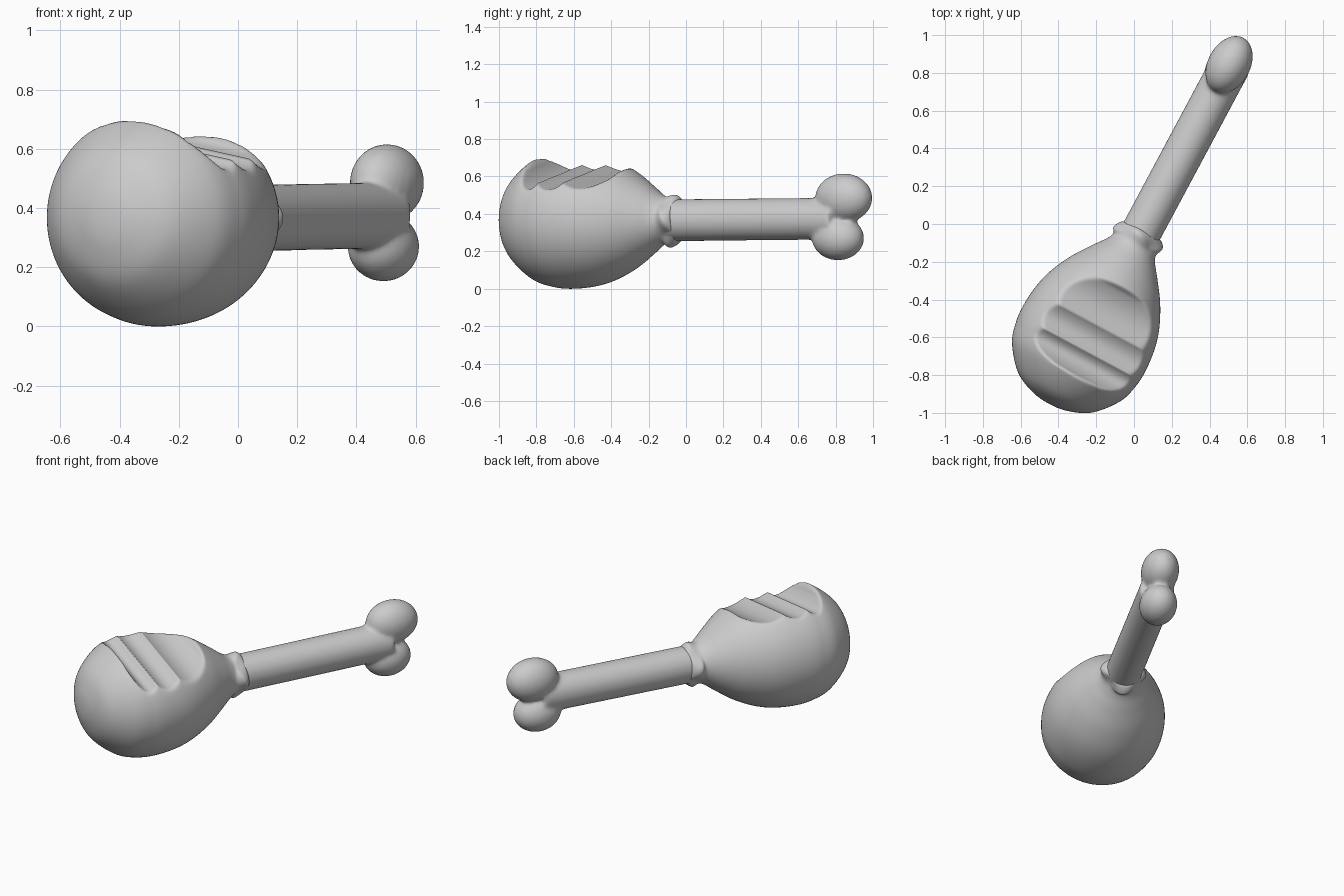
import bpy, bmesh, math
from mathutils import Vector, Matrix

if "Cube" in bpy.data.objects:
    bpy.data.objects.remove(bpy.data.objects["Cube"])

# Local frame: y runs along the drumstick, z is up, origin in the meat centre
PLACE = Matrix.Translation((-0.26, -0.6, 0.367)) @ Matrix.Rotation(math.radians(-28.15), 4, 'Z')


def finish(bm, name):
    bmesh.ops.recalc_face_normals(bm, faces=bm.faces)
    for f in bm.faces:
        f.smooth = True
    me = bpy.data.meshes.new(name)
    bm.to_mesh(me)
    bm.free()
    ob = bpy.data.objects.new(name, me)
    bpy.context.collection.objects.link(ob)
    ob.matrix_world = PLACE
    return ob


def spline(pts, steps):
    out = []
    for i in range(1, len(pts) - 2):
        p0, p1, p2, p3 = (Vector(p) for p in pts[i - 1:i + 3])
        for k in range(steps):
            t = k / steps
            out.append(0.5 * (2 * p1 + (p2 - p0) * t + (2 * p0 - 5 * p1 + 4 * p2 - p3) * t * t
                              + (3 * p1 - p0 - 3 * p2 + p3) * t ** 3))
    return out + [Vector(pts[-2])]


# Meat profile: (distance along axis, radius)
PROFILE = [(-.385, -.11), (-.4, 0), (-.385, .11), (-.33, .225), (-.21, .325), (-.1, .36), (0, .367),
           (.12, .355), (.227, .325), (.344, .268), (.45, .195), (.52, .143), (.56, .124),
           (.6, .127), (.635, .113), (.64, .085), (.62, .06)]
GROOVES = [-.195, -.06, .09, .31]
TILT = math.radians(11)


def bite_height(y):
    # scalloped floor of the bite, steep at the fat end
    if y < GROOVES[0]:
        return .30 + (GROOVES[0] - y) * 4
    if y > GROOVES[-1]:
        return .25 + (y - GROOVES[-1]) * 1.5
    for i, (a, b) in enumerate(zip(GROOVES, GROOVES[1:])):
        if a <= y <= b:
            u = (y - a) / (b - a)
            ends = (.30 if i == 0 else .252) * (1 - u) + .252 * u
            return ends - (.055 if i == 0 else .033) * math.sin(math.pi * u) ** 0.8
    return 1


def soft_min(a, b, k=.018):
    h = max(k - abs(a - b), 0) / k
    return min(a, b) - h * h * k / 4


# Meat: revolved profile, lumpy collar, bite pressed into the top
bm = bmesh.new()
SEG = 160
up = Vector((math.sin(TILT), 0, math.cos(TILT)))
rings = []
for y, r in spline(PROFILE, 12):
    ring = []
    collar = math.exp(-((y - .6) / .035) ** 2)
    for i in range(SEG):
        a = 2 * math.pi * i / SEG
        rr = max(r, .0005) + collar * (.014 * math.cos(4 * a) + .006 * math.sin(3 * a))
        yy = y + collar * .015 * math.cos(3 * a + 1)
        p = Vector((rr * math.cos(a), yy, rr * math.sin(a)))
        q = p.dot(up)
        if q > .1 and y < .42:
            p += up * (soft_min(q, bite_height(y)) - q)
        ring.append(bm.verts.new(p))
    rings.append(ring)
for ra, rb in zip(rings, rings[1:]):
    for i in range(SEG):
        j = (i + 1) % SEG
        bm.faces.new((ra[i], ra[j], rb[j], rb[i]))
bm.faces.new(rings[0])
bm.faces.new(rings[-1])
finish(bm, "meat")

# Bone: shaft and two knobs fused into one smooth body
bm = bmesh.new()
shaft = (Matrix.Translation((0, 1.05, .003)) @ Matrix.Rotation(math.radians(-90 + .5), 4, 'X')
         @ Matrix.Diagonal((.96, 1, 1, 1)))
bmesh.ops.create_cone(bm, cap_ends=True, segments=48, radius1=.112, radius2=.112, depth=1.1, matrix=shaft)
for centre, size in (((-.008, 1.633, .118), (.113, .162, .131)),
                     ((-.004, 1.6, -.097), (.113, .146, .118))):
    bmesh.ops.create_uvsphere(bm, u_segments=48, v_segments=32, radius=1,
                              matrix=Matrix.Translation(centre) @ Matrix.Diagonal((*size, 1)))
bone = finish(bm, "bone")
remesh = bone.modifiers.new("fuse", 'REMESH')
remesh.mode = 'VOXEL'
remesh.voxel_size = .011
remesh.use_smooth_shade = True
smooth = bone.modifiers.new("soften", 'SMOOTH')
smooth.factor = .5
smooth.iterations = 10
